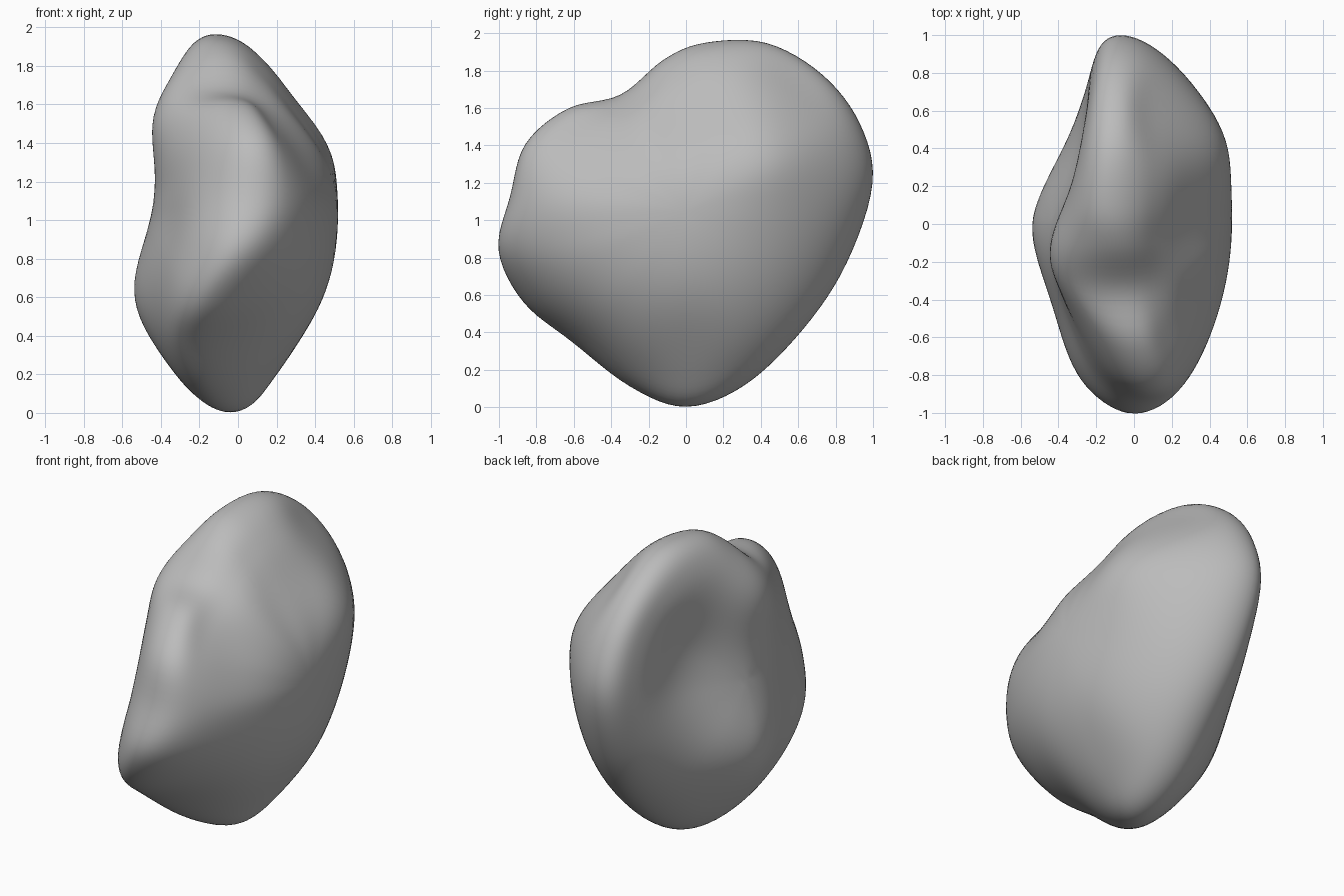
import bpy
import bmesh
import math
from mathutils import Vector

default_cube = bpy.data.objects.get("Cube")
if default_cube:
    bpy.data.objects.remove(default_cube, do_unlink=True)

# Rim of the boulder: the ridge running round it from the base, up the back, over the top, down the front
RIM = [Vector(p) for p in (
    (-.04, 0, 0), (-.02, .32, .12), (0, .63, .42), (-.03, .86, .77),
    (-.07, 1, 1.2), (-.08, .93, 1.52), (-.1, .73, 1.78), (-.11, .43, 1.95),
    (-.12, .1, 1.95), (-.1, -.12, 1.86), (-.08, -.35, 1.67), (.0, -.63, 1.6),
    (.07, -.86, 1.41), (.07, -.94, 1.13), (-.01, -1.005, .84), (-.16, -.87, .56),
    (-.21, -.61, .35), (-.13, -.3, .11))]
CENTRE = Vector((0, 0, 1.05))
RIGHT_DEPTH, LEFT_DEPTH = .52, .46

# Broad bumps and hollows on each flank: (y, z, radius, outward height)
LEFT_FORMS = [(.02, .58, .34, .12), (.42, 1.3, .42, -.16),
              (-.55, 1.02, .28, -.04), (-.2, 1.57, .27, .08)]
RIGHT_FORMS = [(.05, 1.62, .28, -.1), (.6, 1.77, .3, -.08),
               (.45, 1.35, .28, .05), (0, .25, .3, -.05), (-.5, 1.5, .3, -.08)]


def rim_point(turn):
    """Smooth closed curve through the rim points."""
    count = len(RIM)
    t = (turn % 1) * count
    i, f = int(t), t - int(t)
    a, b, c, d = (RIM[(i + k - 1) % count] for k in range(4))
    return b + .5 * f * (c - a + f * (2*a - 5*b + 4*c - d + f * (3*b - a - 3*c + d)))


def shape(v):
    """Move a unit sphere point onto the boulder."""
    reach = min(1, math.hypot(v.x, v.y))
    right = v.z > 0
    turn = math.atan2(v.y, v.x) / math.tau
    # The outline softens towards the middle of each flank
    soft = (rim_point(turn - .05) + rim_point(turn + .05)) / 2
    rim = soft.lerp(rim_point(turn), reach ** 4)
    p = CENTRE.lerp(rim, reach)
    p.x = rim.x * reach ** (4 if right else 2)
    p.x += v.z * (RIGHT_DEPTH if right else LEFT_DEPTH)
    fade = min(1, abs(v.z) * 2)
    fade = fade * fade * (3 - 2 * fade)
    for y, z, radius, height in (RIGHT_FORMS if right else LEFT_FORMS):
        push = height * math.exp(-((p.y - y)**2 + (p.z - z)**2) / radius**2)
        p.x += push * fade * (1 if right else -1)
    return p


stone = bpy.data.materials.new("stone grey")
stone.use_nodes = True
colour = (.5, .5, .5, 1)
stone.diffuse_color = colour
stone.node_tree.nodes["Principled BSDF"].inputs["Base Color"].default_value = colour

# Boulder body
bm = bmesh.new()
bmesh.ops.create_uvsphere(bm, u_segments=108, v_segments=56, radius=1)
for vert in bm.verts:
    vert.co = shape(vert.co)
for step in range(2):
    bmesh.ops.smooth_vert(bm, verts=bm.verts, factor=.5,
                          use_axis_x=True, use_axis_y=True, use_axis_z=True)
bmesh.ops.recalc_face_normals(bm, faces=bm.faces)
for face in bm.faces:
    face.smooth = True
mesh = bpy.data.meshes.new("boulder")
bm.to_mesh(mesh)
bm.free()
mesh.materials.append(stone)
boulder = bpy.data.objects.new("boulder", mesh)
bpy.context.collection.objects.link(boulder)
